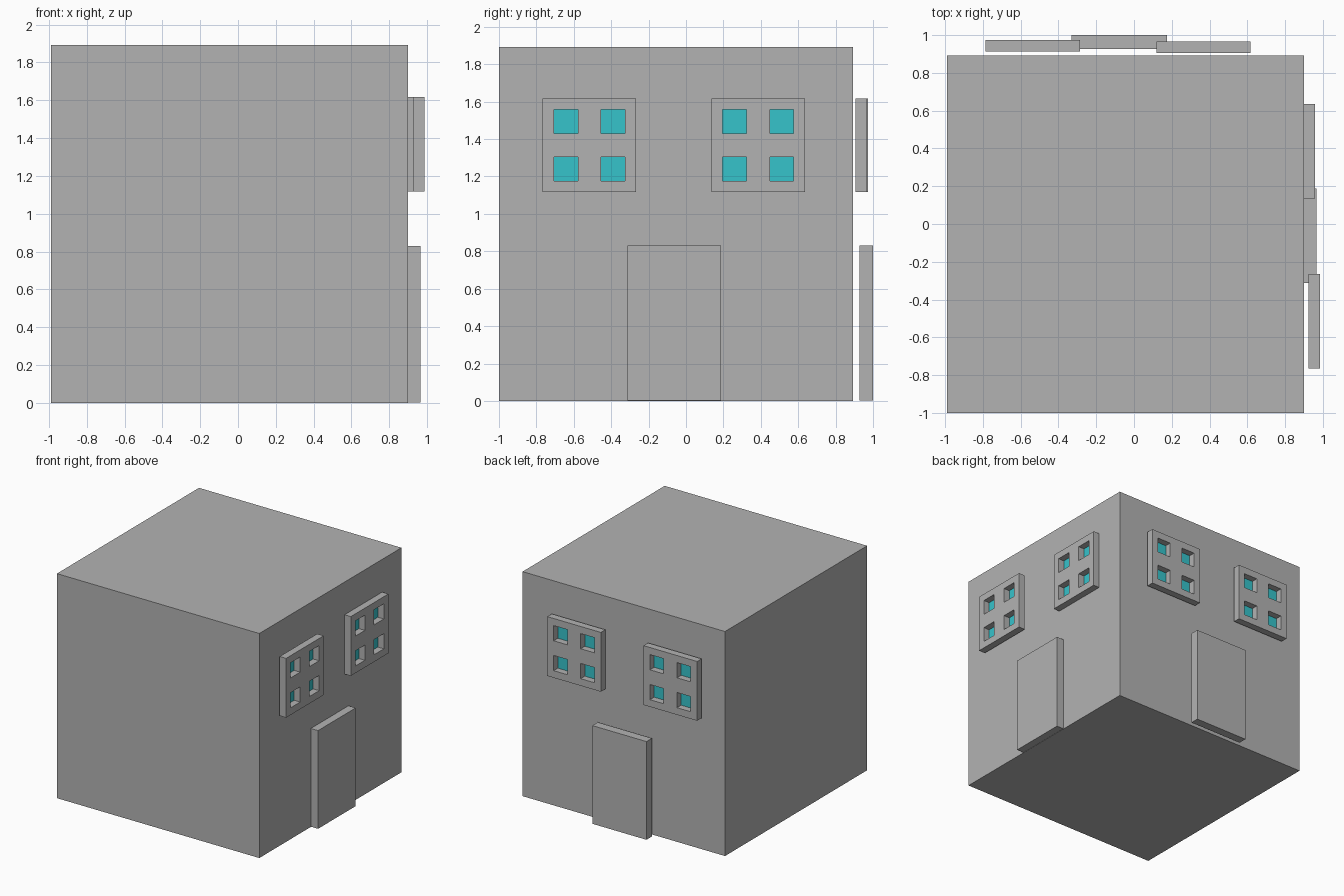
import bpy, bmesh
from mathutils import Matrix, Vector

if "Cube" in bpy.data.objects:
    bpy.data.objects.remove(bpy.data.objects["Cube"])


def material(name, rgb):
    m = bpy.data.materials.new(name)
    m.diffuse_color = (*rgb, 1)
    m.use_nodes = True
    m.node_tree.nodes["Principled BSDF"].inputs["Base Color"].default_value = m.diffuse_color
    return m


GREY = material("wall grey", (0.45, 0.45, 0.45))
CYAN = material("glass cyan", (0.037, 0.546, 0.597))


def finish(name, bm, mats):
    bmesh.ops.recalc_face_normals(bm, faces=bm.faces[:])
    me = bpy.data.meshes.new(name)
    bm.to_mesh(me)
    bm.free()
    for m in mats:
        me.materials.append(m)
    ob = bpy.data.objects.new(name, me)
    bpy.context.collection.objects.link(ob)
    return ob


def box(name, lo, hi):
    lo, hi = Vector(lo), Vector(hi)
    bm = bmesh.new()
    bmesh.ops.create_cube(bm, size=1)
    bmesh.ops.scale(bm, vec=hi - lo, verts=bm.verts[:])
    bmesh.ops.translate(bm, vec=(lo + hi) / 2, verts=bm.verts[:])
    return finish(name, bm, [GREY])


CUTS = [0, 0.06, 0.188, 0.312, 0.44, 0.5]   # frame bars and pane openings
DEPTH = 0.06


def window(name, origin, u, n):
    """Square frame with four recessed panes; u runs across, n points outward."""
    bm = bmesh.new()
    bmesh.ops.create_grid(bm, x_segments=5, y_segments=5, size=2.5)
    for v in bm.verts:
        v.co.x = CUTS[round(v.co.x + 2.5)]
        v.co.y = CUTS[round(v.co.y + 2.5)]
    # thicken into a slab
    res = bmesh.ops.extrude_face_region(bm, geom=bm.faces[:])["geom"]
    front = [g for g in res if isinstance(g, bmesh.types.BMFace)]
    bmesh.ops.translate(bm, vec=(0, 0, DEPTH),
                        verts=[g for g in res if isinstance(g, bmesh.types.BMVert)])

    # sink the panes
    def is_pane(f):
        c = f.calc_center_median()
        return all(0.06 < t < 0.188 or 0.312 < t < 0.44 for t in (c.x, c.y))
    panes = bmesh.ops.extrude_discrete_faces(
        bm, faces=[f for f in front if is_pane(f)])["faces"]
    for f in panes:
        f.material_index = 1
        bmesh.ops.translate(bm, vec=(0, 0, 0.004 - DEPTH), verts=f.verts[:])
    u, n, up = Vector(u), Vector(n), Vector((0, 0, 1))
    rot = Matrix((u, up, n)).transposed().to_4x4()
    bm.transform(Matrix.Translation(origin) @ rot)
    return finish(name, bm, [GREY, CYAN])


# house body
box("house_body", (-0.989, -1.0, 0), (0.899, 0.893, 1.893))

# doors on the right and back walls
box("right_door", (0.897, -0.313, 0.002), (0.966, 0.188, 0.83))
box("back_door", (-0.331, 0.927, 0.002), (0.174, 1.0, 0.83))

# windows on the right wall
Z = 1.117
window("right_window_near", (0.925, -0.766, Z), (0, 1, 0), (1, 0, 0))
window("right_window_far", (0.897, 0.136, Z), (0, 1, 0), (1, 0, 0))

# windows on the back wall
window("back_window_left", (-0.286, 0.914, Z), (-1, 0, 0), (0, 1, 0))
window("back_window_right", (0.618, 0.906, Z), (-1, 0, 0), (0, 1, 0))
